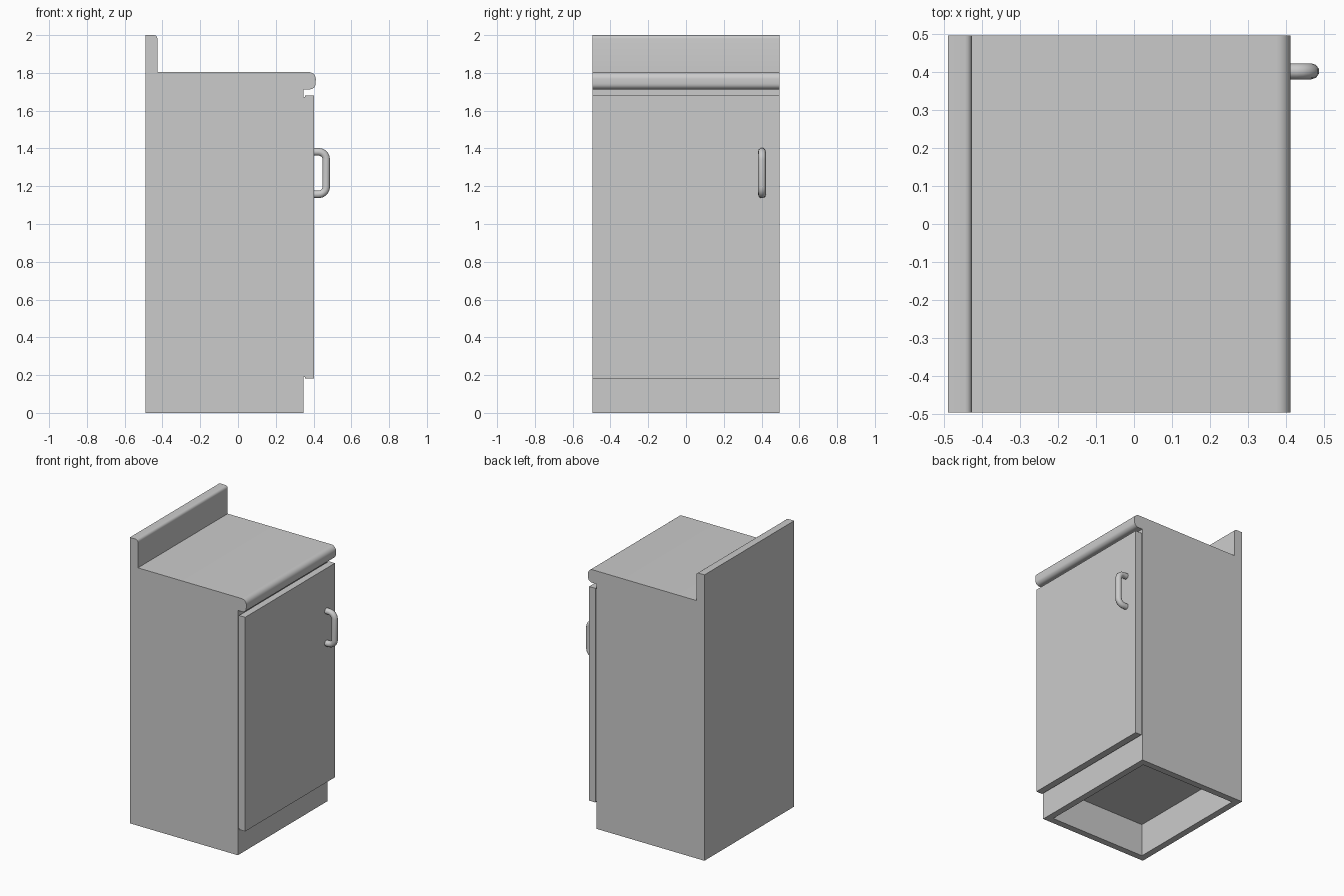
import bpy, bmesh
from math import cos, sin, radians

if "Cube" in bpy.data.objects:
    bpy.data.objects.remove(bpy.data.objects["Cube"])

HALF_W = 0.496  # half of the cabinet's width along y


def arc(cx, cz, r, start, end, steps):
    """Points on a circular arc, angles in degrees."""
    angles = [radians(start + (end - start) * i / steps) for i in range(steps + 1)]
    return [(cx + r * cos(a), cz + r * sin(a)) for a in angles]


def finish(bm, name):
    bmesh.ops.recalc_face_normals(bm, faces=bm.faces)
    mesh = bpy.data.meshes.new(name)
    bm.to_mesh(mesh)
    bm.free()
    obj = bpy.data.objects.new(name, mesh)
    bpy.context.collection.objects.link(obj)
    return obj


def smooth(obj):
    bpy.ops.object.select_all(action='DESELECT')
    obj.select_set(True)
    bpy.context.view_layer.objects.active = obj
    bpy.ops.object.shade_smooth_by_angle(angle=radians(40))


def extrude_profile(points, half):
    """Side profile in xz, extruded from y = -half to y = half."""
    bm = bmesh.new()
    face = bm.faces.new([bm.verts.new((x, -half, z)) for x, z in points])
    new = bmesh.ops.extrude_face_region(bm, geom=[face])['geom']
    bmesh.ops.translate(bm, vec=(0, 2 * half, 0),
                        verts=[v for v in new if isinstance(v, bmesh.types.BMVert)])
    bmesh.ops.recalc_face_normals(bm, faces=bm.faces)
    return bm


def box(name, x0, x1, half, z0, z1):
    return finish(extrude_profile([(x0, z0), (x1, z0), (x1, z1), (x0, z1)], half), name)


# Cabinet body with rounded counter edge and raised splashback
profile = [(-0.49, 0), (0.346, 0), (0.346, 1.713)]
profile += arc(0.381, 1.743, 0.03, -90, 0, 6)
profile += arc(0.376, 1.768, 0.036, 0, 90, 6)
profile += [(-0.427, 1.804)]
profile += arc(-0.445, 1.982, 0.018, 0, 90, 4)
profile += [(-0.49, 2.0)]
bm = extrude_profile(profile, HALF_W)

# Open recess under the cabinet
bm.normal_update()
base = next(f for f in bm.faces if f.normal.z < -0.9 and f.calc_center_median().z < 0.01)
bmesh.ops.inset_region(bm, faces=[base], thickness=0.065)
base = bmesh.ops.extrude_discrete_faces(bm, faces=[base])['faces'][0]
bmesh.ops.translate(bm, vec=(0, 0, 0.23), verts=base.verts)
smooth(finish(bm, "cabinet_body"))

# Door and the thin spacer behind it
box("door_spacer", 0.344, 0.357, HALF_W - 0.007, 0.19, 1.672)
box("door", 0.355, 0.403, HALF_W, 0.182, 1.68)

# Bent bar handle
path = [(0.395, 1.157)] + arc(0.427, 1.197, 0.04, -90, 0, 5)
path += arc(0.427, 1.342, 0.04, 0, 90, 5) + [(0.395, 1.382)]
curve = bpy.data.curves.new("handle", 'CURVE')
curve.dimensions = '3D'
curve.bevel_depth = 0.021
curve.bevel_resolution = 3
curve.use_fill_caps = True
spline = curve.splines.new('POLY')
spline.points.add(len(path) - 1)
for point, (x, z) in zip(spline.points, path):
    point.co = (x, 0.402, z, 1)
handle = bpy.data.objects.new("handle", curve)
bpy.context.collection.objects.link(handle)
bpy.ops.object.select_all(action='DESELECT')
handle.select_set(True)
bpy.context.view_layer.objects.active = handle
bpy.ops.object.convert(target='MESH')
smooth(bpy.context.view_layer.objects.active)
